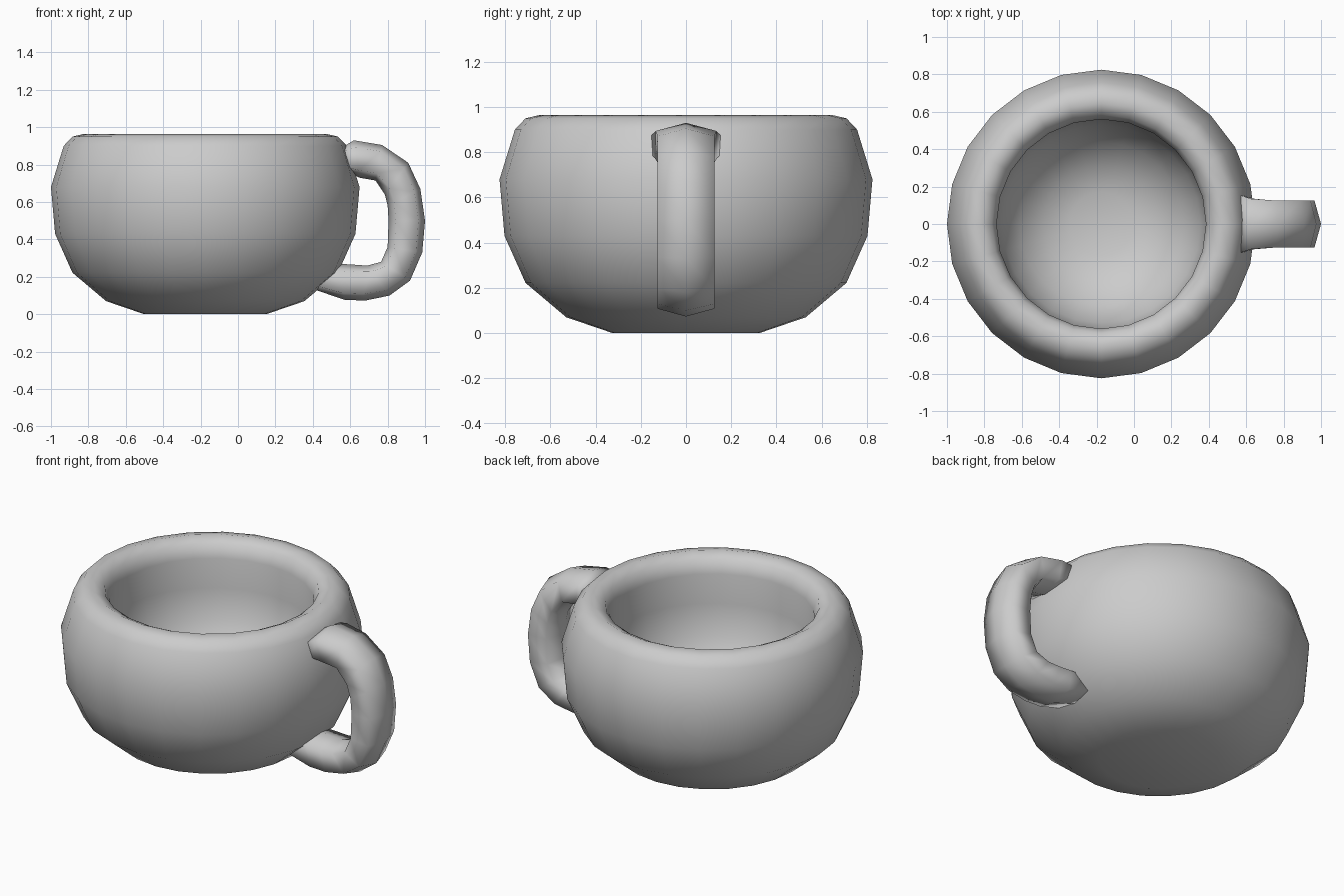
import bpy, bmesh, math
from mathutils import Vector

cube = bpy.data.objects.get("Cube")
if cube:
    bpy.data.objects.remove(cube, do_unlink=True)

grey = bpy.data.materials.new("plain_grey")
grey.use_nodes = True
grey.diffuse_color = (0.6, 0.6, 0.6, 1)
grey.node_tree.nodes["Principled BSDF"].inputs["Base Color"].default_value = (0.6, 0.6, 0.6, 1)


def skin(name, rings):
    """Bridge closed rings of points, cap both ends and shade smooth."""
    bm = bmesh.new()
    loops = [[bm.verts.new(p) for p in ring] for ring in rings]
    n = len(loops[0])
    for a, b in zip(loops, loops[1:]):
        for k in range(n):
            j = (k + 1) % n
            bm.faces.new((a[k], a[j], b[j], b[k]))
    bm.faces.new(loops[0])
    bm.faces.new(loops[-1])
    bmesh.ops.recalc_face_normals(bm, faces=bm.faces)
    for f in bm.faces:
        f.smooth = True
    mesh = bpy.data.meshes.new(name)
    bm.to_mesh(mesh)
    bm.free()
    mesh.materials.append(grey)
    obj = bpy.data.objects.new(name, mesh)
    bpy.context.collection.objects.link(obj)
    return obj


# Bowl: thick wall profile as (radius, height), from the base over the rim to the inner floor
SIDES = 24
CENTRE_X = -0.175
profile = [(0.325, 0), (0.53, 0.07), (0.71, 0.222), (0.803, 0.43), (0.825, 0.68),
           (0.757, 0.9), (0.71, 0.95), (0.645, 0.965), (0.585, 0.935), (0.56, 0.86),
           (0.565, 0.68), (0.53, 0.5), (0.44, 0.35), (0.31, 0.25), (0.17, 0.2)]
angles = [math.tau * k / SIDES for k in range(SIDES)]
skin("bowl", [[(CENTRE_X + r * math.cos(a), r * math.sin(a), z) for a in angles]
              for r, z in profile])

# Handle: six-sided sweep, each station is (outer x, z, inner x, z, half width)
stations = [(0.57, 0.90, 0.585, 0.76, 0.152), (0.62, 0.93, 0.65, 0.73, 0.135),
            (0.77, 0.905, 0.735, 0.715, 0.125), (0.91, 0.81, 0.785, 0.64, 0.125),
            (0.975, 0.67, 0.80, 0.58, 0.125), (1.0, 0.5, 0.805, 0.5, 0.125),
            (0.985, 0.33, 0.80, 0.36, 0.125), (0.92, 0.18, 0.765, 0.28, 0.125),
            (0.81, 0.10, 0.69, 0.26, 0.125), (0.68, 0.073, 0.62, 0.265, 0.125),
            (0.57, 0.077, 0.54, 0.27, 0.125), (0.40, 0.135, 0.42, 0.26, 0.125)]
section = [(0, 0), (0.18, 1), (0.8, 1), (1, 0), (0.8, -1), (0.18, -1)]
rings = []
for ox, oz, ix, iz, half in stations:
    outer, inner = Vector((ox, 0, oz)), Vector((ix, 0, iz))
    rings.append([outer.lerp(inner, t) + Vector((0, side * half, 0)) for t, side in section])
skin("handle", rings)
